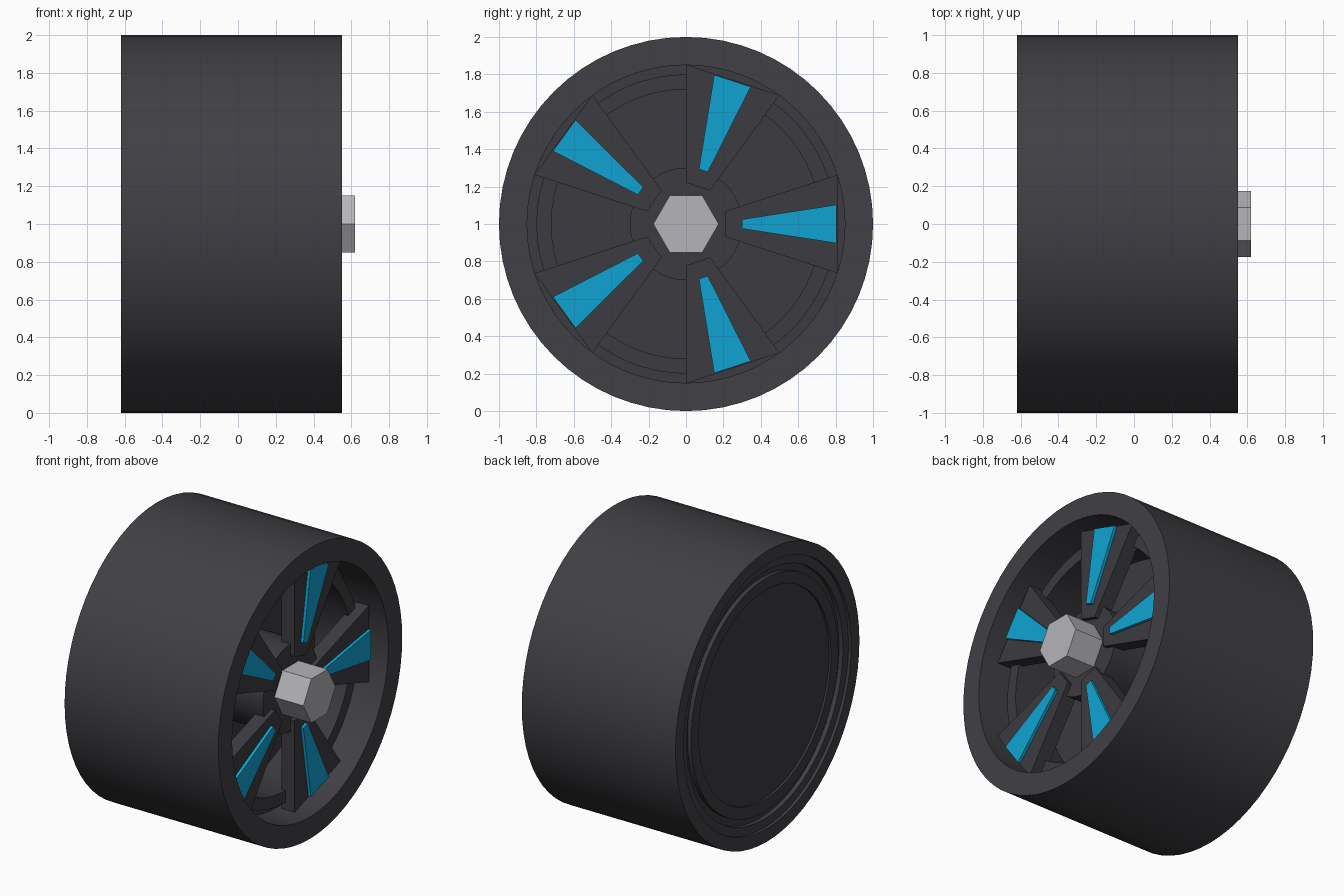
import bpy, bmesh, math
from mathutils import Matrix

cube = bpy.data.objects.get("Cube")
if cube:
    bpy.data.objects.remove(cube, do_unlink=True)

AXLE = Matrix.Translation((0, 0, 1))


def material(name, rgb):
    m = bpy.data.materials.new(name)
    m.use_nodes = True
    m.diffuse_color = (*rgb, 1)
    m.node_tree.nodes["Principled BSDF"].inputs["Base Color"].default_value = (*rgb, 1)
    return m


rubber = material("dark_rubber", (0.052, 0.050, 0.058))
rim_grey = material("rim_grey", (0.045, 0.043, 0.050))
blue = material("bright_blue", (0.005, 0.37, 0.64))
steel = material("light_steel", (0.46, 0.46, 0.49))


def finish(name, bm, mat, smooth=False):
    bmesh.ops.recalc_face_normals(bm, faces=bm.faces)
    mesh = bpy.data.meshes.new(name)
    bm.to_mesh(mesh)
    bm.free()
    mesh.materials.append(mat)
    ob = bpy.data.objects.new(name, mesh)
    bpy.context.collection.objects.link(ob)
    if smooth:
        bpy.ops.object.select_all(action="DESELECT")
        ob.select_set(True)
        bpy.context.view_layer.objects.active = ob
        bpy.ops.object.shade_smooth_by_angle(angle=math.radians(30))
    return ob


def lathe(name, profile, mat, closed=False, steps=64):
    """Spin (x, radius) points around the axle."""
    bm = bmesh.new()
    verts = [bm.verts.new((x, r, 0)) for x, r in profile]
    pairs = list(zip(verts, verts[1:]))
    if closed:
        pairs.append((verts[-1], verts[0]))
    edges = [bm.edges.new(p) for p in pairs]
    bmesh.ops.spin(bm, geom=verts + edges, cent=(0, 0, 0), axis=(1, 0, 0),
                   angle=math.tau, steps=steps)
    bmesh.ops.remove_doubles(bm, verts=bm.verts, dist=0.0001)
    bmesh.ops.transform(bm, matrix=AXLE, verts=bm.verts)
    return finish(name, bm, mat, smooth=True)


def prism(name, outline, back, front, mat, turn=0.0):
    """Extrude a (y, z) outline along the axle, then turn it about the axle."""
    bm = bmesh.new()
    face = bm.faces.new([bm.verts.new((back, y, z)) for y, z in outline])
    new = bmesh.ops.extrude_face_region(bm, geom=[face])["geom"]
    moved = [v for v in new if isinstance(v, bmesh.types.BMVert)]
    bmesh.ops.translate(bm, vec=(front - back, 0, 0), verts=moved)
    bmesh.ops.transform(bm, matrix=AXLE @ Matrix.Rotation(turn, 4, "X"), verts=bm.verts)
    return finish(name, bm, mat)


def wedge(y0, half0, y1, half1):
    return [(y0, -half0), (y1, -half1), (y1, half1), (y0, half0)]


# Tyre: wide tube with a stepped inner edge at the back
lathe("tyre", [(0.55, 0.85), (0.55, 1), (-0.62, 1), (-0.62, 0.91),
               (-0.60, 0.91), (-0.60, 0.85)], rubber, closed=True)

# Rim: raised lip rings, deep dish and hub, closed off at the back
lathe("rim", [(0.40, 0), (0.40, 0.3), (0.08, 0.3), (0.08, 0.72), (0.36, 0.72),
              (0.36, 0.80), (0.30, 0.80), (0.30, 0.85), (-0.57, 0.85),
              (-0.57, 0.80), (-0.60, 0.80), (-0.60, 0.72), (-0.585, 0.72),
              (-0.585, 0)], rim_grey)

# Five tapered spokes, each with a raised coloured insert
for i in range(5):
    turn = i * math.tau / 5
    prism(f"spoke_{i + 1}", wedge(0.21, 0.068, 0.81, 0.263), 0.33, 0.43, rim_grey, turn)
    prism(f"spoke_insert_{i + 1}", wedge(0.30, 0.025, 0.805, 0.103), 0.42, 0.45, blue, turn)

# Hexagonal centre nut
hexagon = [(0.175 * math.cos(k * math.pi / 3), 0.175 * math.sin(k * math.pi / 3))
           for k in range(6)]
prism("centre_nut", hexagon, 0.38, 0.62, steel)
